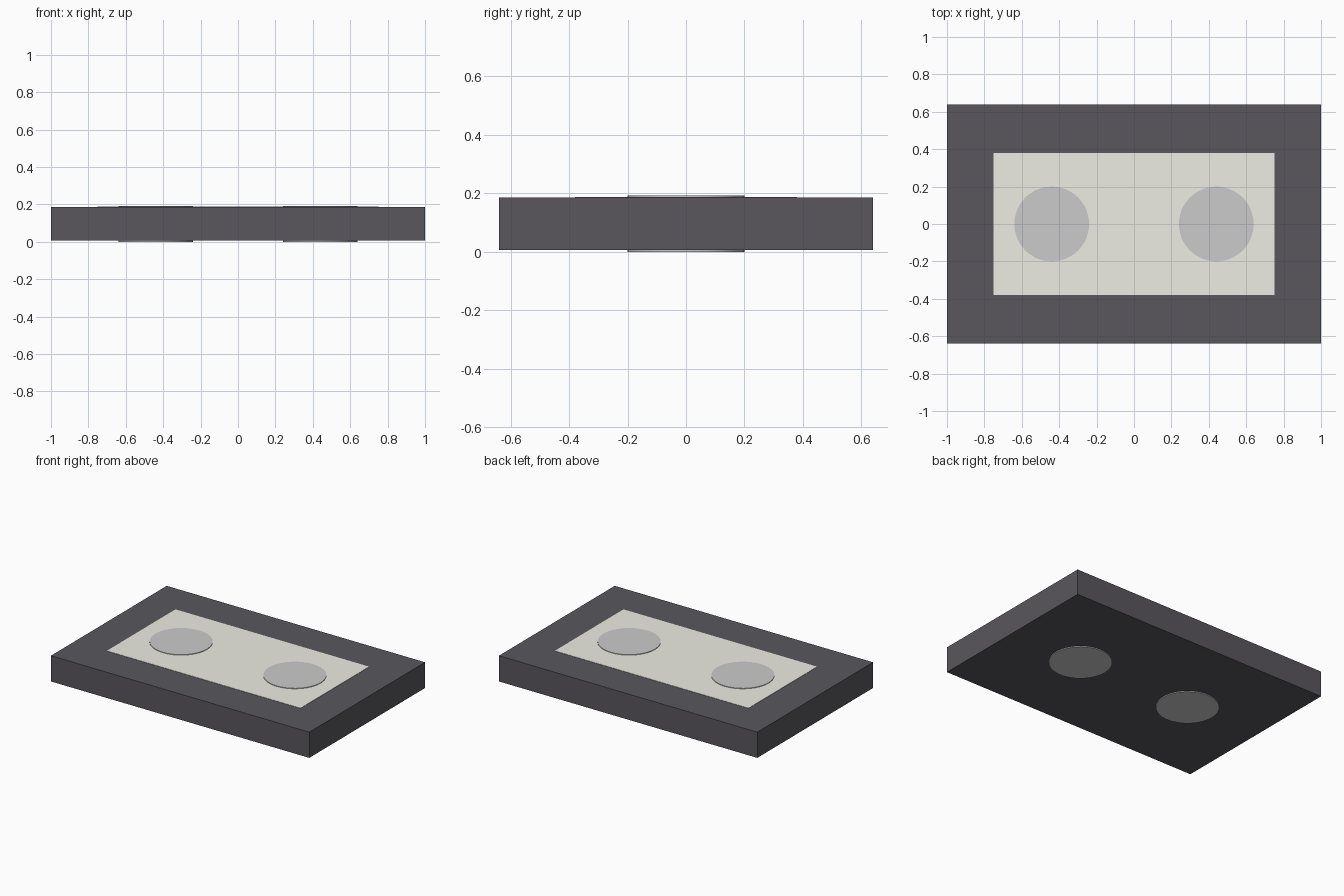
import bpy

if "Cube" in bpy.data.objects:
    bpy.data.objects.remove(bpy.data.objects["Cube"])


def material(name, rgb):
    m = bpy.data.materials.new(name)
    m.diffuse_color = (*rgb, 1)
    m.use_nodes = True
    m.node_tree.nodes["Principled BSDF"].inputs["Base Color"].default_value = m.diffuse_color
    return m


def box(name, size, bottom, mat):
    bpy.ops.mesh.primitive_cube_add(size=1, location=(0, 0, bottom + size[2] / 2))
    ob = bpy.context.object
    ob.name = name
    ob.scale = size
    bpy.ops.object.transform_apply(location=False, rotation=False, scale=True)
    ob.data.materials.append(mat)
    return ob


# Flat cassette shell and the pale label on its top face
box("shell", (2.0, 1.28, 0.18), 0.006, material("dark_plastic", (0.1, 0.095, 0.11)))
box("label", (1.5, 0.76, 0.012), 0.176, material("label_paper", (0.85, 0.85, 0.78)))

# Two reels passing through the shell, slightly proud on both faces
for side, x in (("left", -0.44), ("right", 0.44)):
    bpy.ops.mesh.primitive_cylinder_add(vertices=48, radius=0.2, depth=0.192,
                                        location=(x, 0, 0.096))
    bpy.context.object.name = side + "_reel"
    bpy.ops.object.shade_smooth_by_angle()
